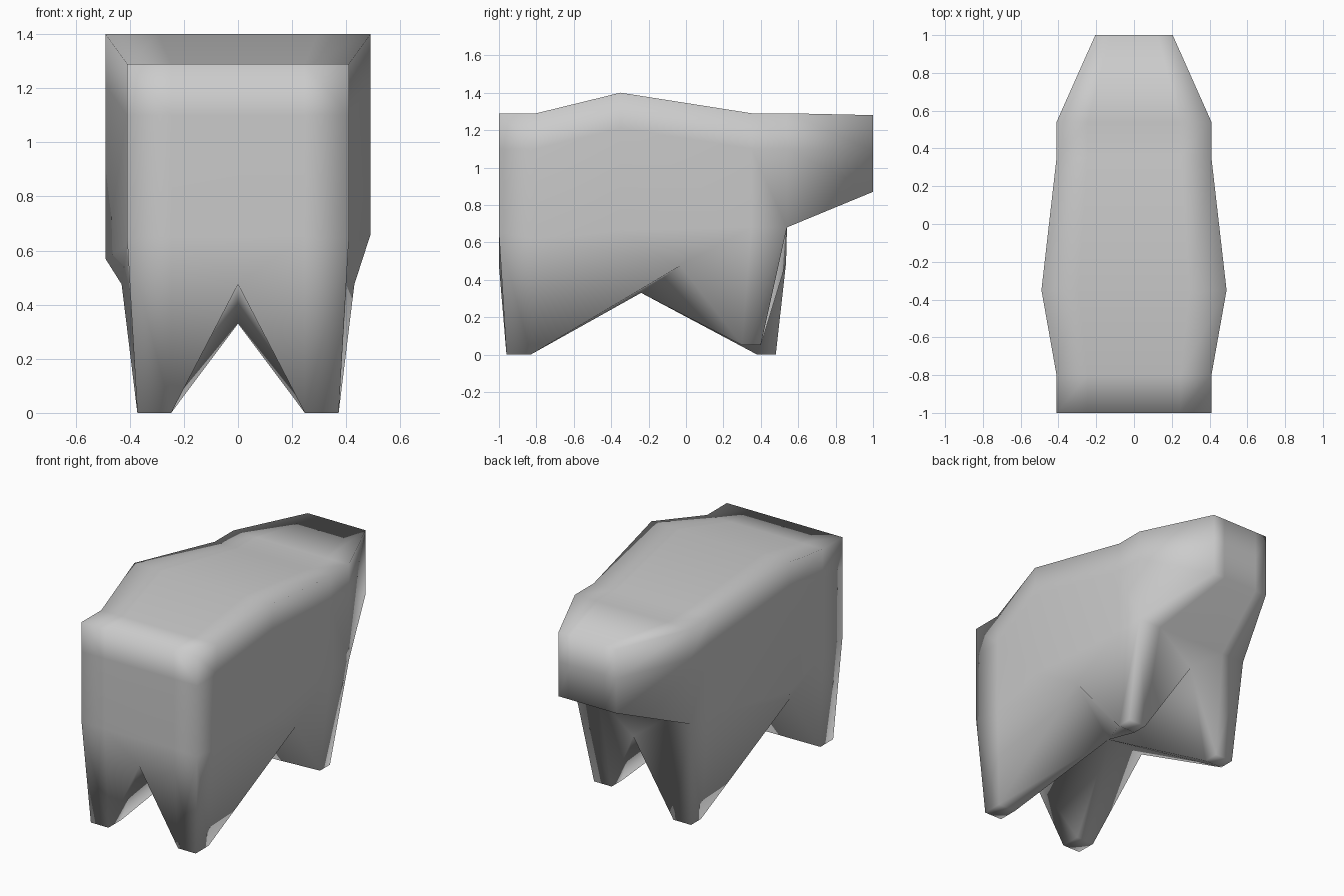
import bpy
import bmesh

if "Cube" in bpy.data.objects:
    bpy.data.objects.remove(bpy.data.objects["Cube"])

bm = bmesh.new()
cache = {}


def vert(p):
    key = tuple(round(c, 4) for c in p)
    if key not in cache:
        cache[key] = bm.verts.new(key)
    return cache[key]


def face(*pts):
    bm.faces.new([vert(p) for p in pts])


# trunk stations along the length: y, half width, top z, lower side z (left, right)
stations = [(-1.0, .41, 1.29, .65, .65), (-.80, .41, 1.29, .62, .62),
            (-.35, .49, 1.40, .57, .66), (.35, .41, 1.29, .66, .68),
            (.54, .41, 1.29, .68, .68), (1.0, .205, 1.28, .87, .87)]
COLS = (-1, -.6, .6, 1)


def top(i, c):
    y, w, t, l, r = stations[i]
    return (c * w, y, t)


def shoulder(i, c):
    y, w, t, l, r = stations[i]
    return (c * w, y, t - .19)


def low(i, c):
    y, w, t, l, r = stations[i]
    return (c * w, y, l if c < 0 else r)


# back and flanks
for i in range(5):
    for a, b in zip(COLS, COLS[1:]):
        face(top(i, a), top(i, b), top(i + 1, b), top(i + 1, a))
    for s in (-1, 1):
        face(top(i, s), top(i + 1, s), shoulder(i + 1, s), shoulder(i, s))
        face(shoulder(i, s), shoulder(i + 1, s), low(i + 1, s), low(i, s))

# flat ends, and underside of the head
for a, b in zip(COLS, COLS[1:]):
    for i in (0, 5):
        face(top(i, a), top(i, b), shoulder(i, b), shoulder(i, a))
        face(shoulder(i, a), shoulder(i, b), low(i, b), low(i, a))
    face(low(4, a), low(4, b), low(5, b), low(5, a))

# arches between the legs
belly = (0, -.24, .33)
end_arch = {0: (0, -1.0, .475), 4: (0, .535, .49)}
side_arch = {-1: (-.43, -.44, .475), 1: (.43, -.03, .475)}
for i in (0, 4):
    face(low(i, -.6), low(i, .6), end_arch[i])

# legs: (end station, side) -> outer end y, inner y, foot z
feet = {(0, -1): (-.96, -.83, 0), (0, 1): (-.96, -.83, 0),
        (4, -1): (.48, .38, 0), (4, 1): (.40, .30, .05)}
for (i, s), (y0, y1, z) in feet.items():
    n = 1 if i == 0 else 3
    o0, o1 = (s * .372, y0, z), (s * .372, y1, z)
    i0, i1 = (s * .247, y0, z), (s * .247, y1, z)
    arch, side = end_arch[i], side_arch[s]
    face(o0, o1, i1, i0)
    face(low(i, s), low(n, s), o1, o0)
    face(low(i, s), o0, i0, low(i, s * .6))
    face(low(i, s * .6), i0, arch)
    face(arch, i0, i1, belly)
    face(belly, i1, o1, side)
    if i == 0:
        face(low(1, s), low(2, s), side, o1)
    else:
        face(low(3, s), side, o1)
        face(low(2, s), low(3, s), side)

bmesh.ops.recalc_face_normals(bm, faces=bm.faces)
mesh = bpy.data.meshes.new("animal_body")
bm.to_mesh(mesh)
bm.free()
body = bpy.data.objects.new("animal_body", mesh)
bpy.context.collection.objects.link(body)
mesh.polygons.foreach_set("use_smooth", [True] * len(mesh.polygons))
mesh.update()
